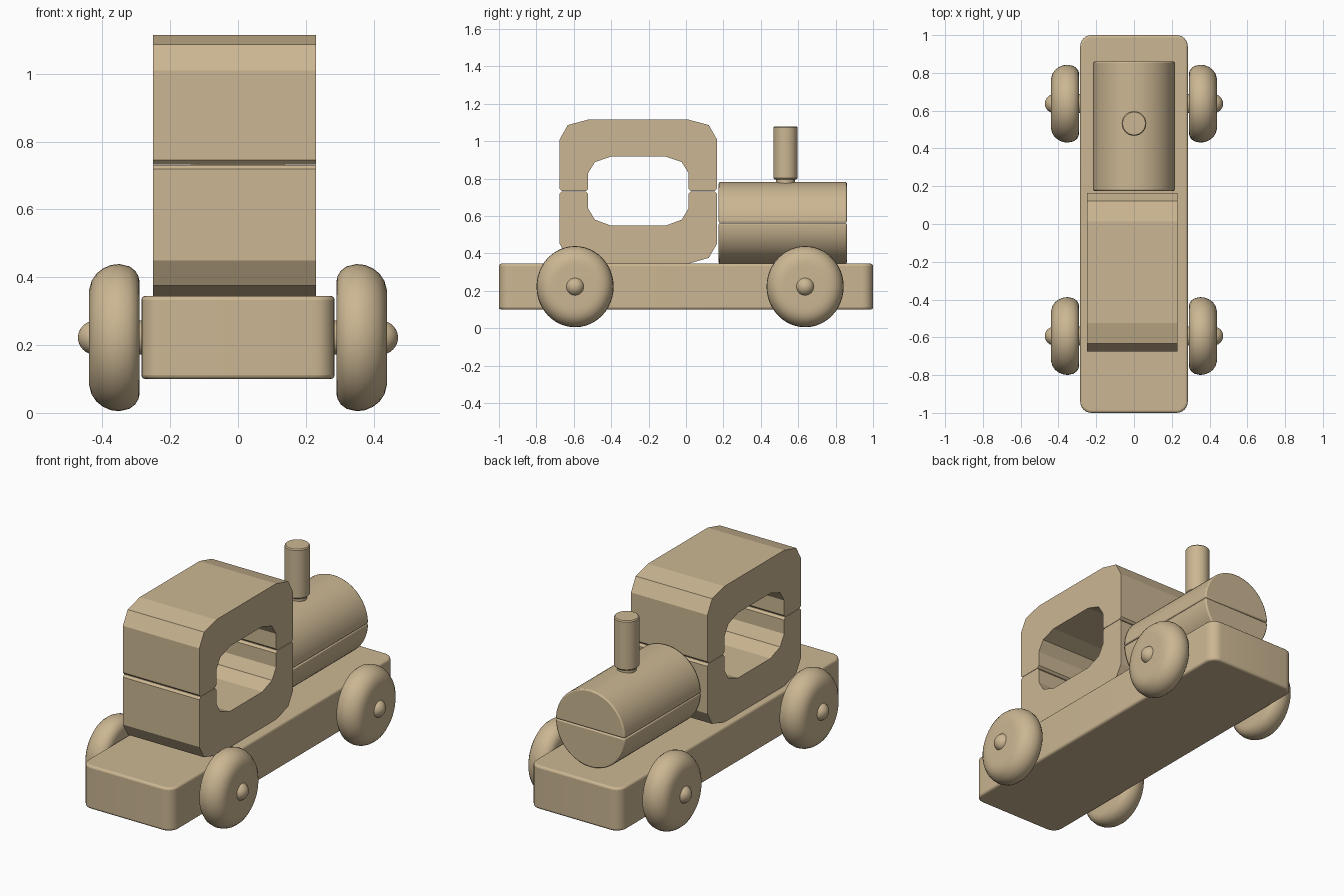
import bpy, bmesh, math
from mathutils import Vector

if "Cube" in bpy.data.objects:
    bpy.data.objects.remove(bpy.data.objects["Cube"])

wood = bpy.data.materials.new("tan wood")
wood.diffuse_color = (0.60, 0.47, 0.29, 1)
wood.use_nodes = True
wood.node_tree.nodes["Principled BSDF"].inputs["Base Color"].default_value = wood.diffuse_color


def finish(name, bm, smooth=None, bevel=0, segments=3):
    bmesh.ops.recalc_face_normals(bm, faces=bm.faces)
    me = bpy.data.meshes.new(name)
    bm.to_mesh(me)
    bm.free()
    me.materials.append(wood)
    ob = bpy.data.objects.new(name, me)
    bpy.context.collection.objects.link(ob)
    if bevel:
        m = ob.modifiers.new("soft edges", 'BEVEL')
        m.width, m.segments, m.limit_method = bevel, segments, 'ANGLE'
        m.angle_limit = math.radians(40)
    if smooth:
        bpy.ops.object.select_all(action='DESELECT')
        ob.select_set(True)
        bpy.context.view_layer.objects.active = ob
        bpy.ops.object.shade_smooth_by_angle(angle=math.radians(smooth))
    return ob


def prism(name, pts, depth, **kw):
    """Extrude a closed outline of 3D points along the depth vector."""
    bm = bmesh.new()
    f = bm.faces.new([bm.verts.new(p) for p in pts])
    r = bmesh.ops.extrude_face_region(bm, geom=[f])
    bmesh.ops.translate(bm, vec=Vector(depth),
                        verts=[v for v in r['geom'] if isinstance(v, bmesh.types.BMVert)])
    return finish(name, bm, **kw)


def lathe(name, profile, place, smooth=35, n=48):
    """Turn (radius, height) points; place(c, s, r, h) maps them to 3D."""
    bm = bmesh.new()
    rings = []
    for r, h in profile:
        rings.append([bm.verts.new(place(math.cos(2 * math.pi * i / n),
                                         math.sin(2 * math.pi * i / n), r, h)) for i in range(n)])
    for a, b in zip(rings, rings[1:]):
        for i in range(n):
            j = (i + 1) % n
            bm.faces.new((a[i], a[j], b[j], b[i]))
    bm.faces.new(rings[0])
    bm.faces.new(rings[-1])
    return finish(name, bm, smooth=smooth)


# Chassis: plank with rounded plan corners and softened edges
outline = []
R = 0.06
for cx, cy, a0 in ((1, 1, 0), (-1, 1, 90), (-1, -1, 180), (1, -1, 270)):
    for k in range(7):
        a = math.radians(a0 + 15 * k)
        outline.append((cx * (0.285 - R) + R * math.cos(a), cy * (1 - R) + R * math.sin(a), 0.10))
prism("chassis", outline, (0, 0, 0.245), smooth=40, bevel=0.012)

# Cab: two arch-shaped blocks meeting at a chamfered seam
YC, SEAM, C = -0.255, 0.732, 0.012


def cab_half(name, outer, inner):
    s = 1 if outer[1][1] > SEAM else -1
    z0 = SEAM + s * 0.001
    half = [(0.42 - C, z0), (0.42, z0 + s * C)] + outer
    hole = [(0.268 + C, z0), (0.268, z0 + s * C)] + inner
    right = half
    left = [(-y, z) for y, z in reversed(half)]
    hole_left = [(-y, z) for y, z in hole]
    loop = right + left + hole_left + hole[::-1]
    prism(name, [(-0.25, YC + y, z) for y, z in loop], (0.48, 0, 0))


cab_half("cab_top", [(0.42, 1.01), (0.377, 1.086), (0.268, 1.115)],
         [(0.268, 0.83), (0.232, 0.888), (0.145, 0.918)])
cab_half("cab_bottom", [(0.42, 0.45), (0.377, 0.376), (0.268, 0.345)],
         [(0.268, 0.64), (0.232, 0.58), (0.145, 0.548)])

# Boiler: two half-round blocks
ZB, RB = 0.563, 0.217
for name, s in (("boiler_top", 1), ("boiler_bottom", -1)):
    arc = [(RB * math.cos(math.pi * k / 32), 0.175,
            ZB + s * (0.001 + RB * math.sin(math.pi * k / 32))) for k in range(33)]
    prism(name, arc, (0, 0.685, 0), smooth=40, bevel=0.007, segments=2)

# Chimney: post on a narrower peg
lathe("chimney", [(0.051, 0.74), (0.051, 0.796), (0.059, 0.796), (0.065, 0.803),
                  (0.065, 1.073), (0.060, 1.079)],
      lambda c, s, r, h: (r * c, 0.532 + r * s, h))

# Wheels, hub caps and axles
tyre = [(0.04, 0.29), (0.165, 0.29), (0.182, 0.294), (0.197, 0.303), (0.210, 0.320),
        (0.217, 0.350), (0.214, 0.375), (0.204, 0.398), (0.188, 0.418), (0.167, 0.432),
        (0.140, 0.439), (0.115, 0.440), (0.04, 0.440)]
cap = [(0.050 * math.cos(math.radians(a)), 0.422 + 0.050 * math.sin(math.radians(a)))
       for a in (0, 15, 30, 45, 60, 75, 87)]
for end, y in (("front", -0.593), ("back", 0.637)):
    lathe(end + "_axle", [(0.05, -0.43), (0.05, 0.43)],
          lambda c, s, r, h: (h, y + r * c, 0.222 + r * s))
    for side, sx in (("left", -1), ("right", 1)):
        lathe(f"{end}_{side}_wheel", tyre,
              lambda c, s, r, h: (sx * h, y + 0.95 * r * c, 0.222 + r * s))
        lathe(f"{end}_{side}_hub", cap,
              lambda c, s, r, h: (sx * h, y + r * c, 0.222 + r * s))
